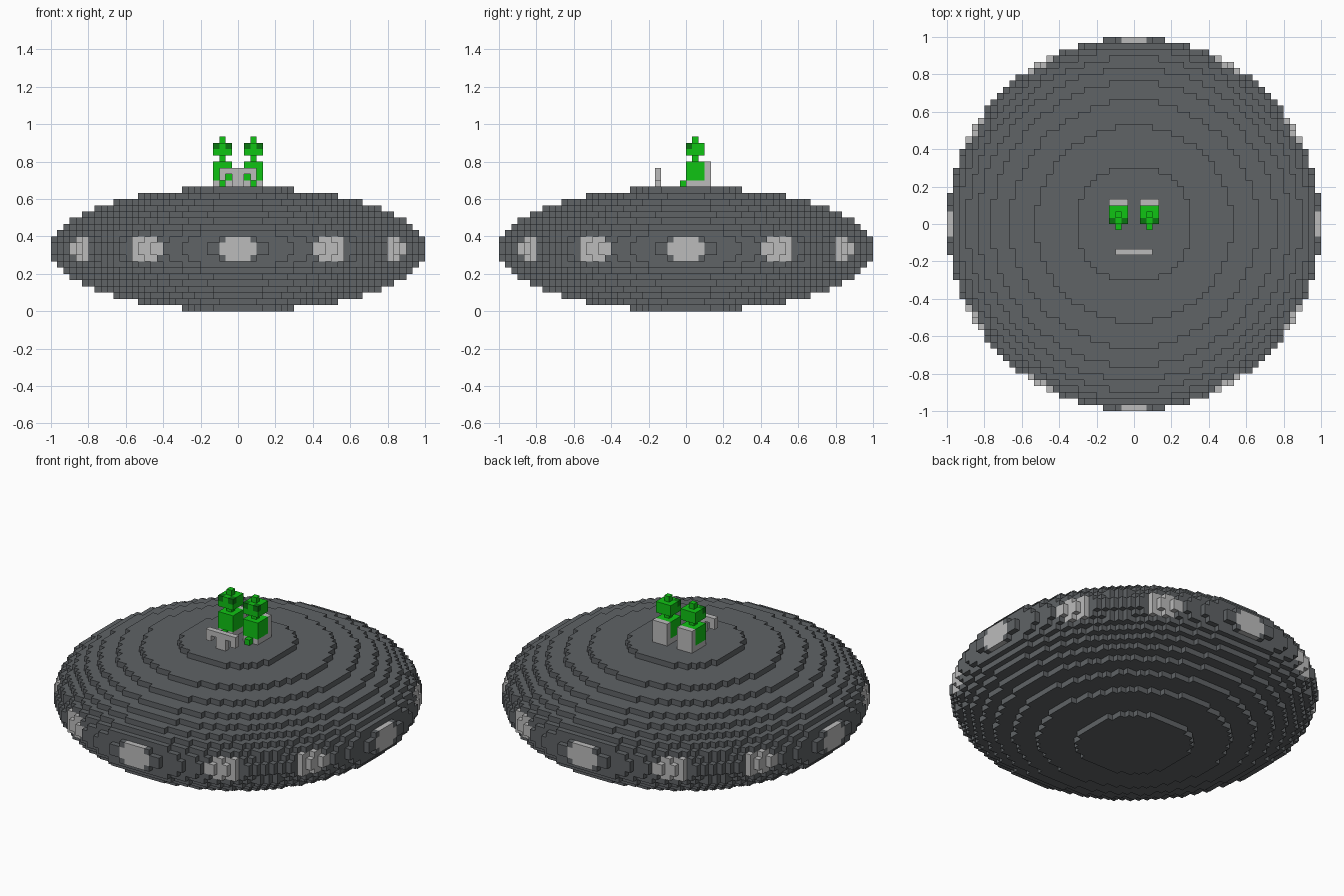
import bpy, bmesh, math

cube = bpy.data.objects.get("Cube")
if cube:
    bpy.data.objects.remove(cube, do_unlink=True)

U = 1 / 30            # edge of one block
RADIUS, HALF = 30, 10  # saucer size in blocks


def material(name, rgb):
    m = bpy.data.materials.new(name)
    m.diffuse_color = (*rgb, 1)
    m.use_nodes = True
    bsdf = m.node_tree.nodes["Principled BSDF"]
    bsdf.inputs["Base Color"].default_value = (*rgb, 1)
    bsdf.inputs["Roughness"].default_value = 0.8
    return m


HULL = material("hull grey", (0.115, 0.125, 0.133))
PALE = material("pale grey", (0.50, 0.50, 0.50))
GREEN = material("alien green", (0.005, 0.55, 0.007))
DARK = material("eye dark green", (0.003, 0.18, 0.005))

# Outward directions with the four corners of each block face
SIDES = {
    (1, 0, 0): ((1, 0, 0), (1, 1, 0), (1, 1, 1), (1, 0, 1)),
    (-1, 0, 0): ((0, 0, 0), (0, 0, 1), (0, 1, 1), (0, 1, 0)),
    (0, 1, 0): ((0, 1, 0), (0, 1, 1), (1, 1, 1), (1, 1, 0)),
    (0, -1, 0): ((0, 0, 0), (1, 0, 0), (1, 0, 1), (0, 0, 1)),
    (0, 0, 1): ((0, 0, 1), (1, 0, 1), (1, 1, 1), (0, 1, 1)),
    (0, 0, -1): ((0, 0, 0), (0, 1, 0), (1, 1, 0), (1, 0, 0)),
}


def block_object(name, cells, mats):
    """Skin a dict of block -> material index, leaving out hidden faces."""
    bm = bmesh.new()
    verts = {}

    def vert(p):
        if p not in verts:
            verts[p] = bm.verts.new([c * U for c in p])
        return verts[p]

    for (x, y, z), index in cells.items():
        for (dx, dy, dz), corners in SIDES.items():
            if (x + dx, y + dy, z + dz) not in cells:
                face = bm.faces.new([vert((x + a, y + b, z + c)) for a, b, c in corners])
                face.material_index = index
    mesh = bpy.data.meshes.new(name)
    bm.to_mesh(mesh)
    bm.free()
    for m in mats:
        mesh.materials.append(m)
    obj = bpy.data.objects.new(name, mesh)
    bpy.context.collection.objects.link(obj)
    return obj


def box(x, y, z, index=0):
    """Blocks filling three half-open ranges."""
    return {(i, j, k): index for i in range(*x) for j in range(*y) for k in range(*z)}


# Saucer hull: a stepped ellipsoid with twelve round portholes on the rim
portholes = [(RADIUS * math.sin(a), RADIUS * math.cos(a))
             for a in (math.radians(30 * i) for i in range(12))]


def is_porthole(x, y, z):
    return abs(z) < 3 and any((x - px) ** 2 + (y - py) ** 2 + z * z < 7.5
                              for px, py in portholes)


hull = {}
for i in range(-RADIUS, RADIUS):
    for j in range(-RADIUS, RADIUS):
        for k in range(2 * HALF):
            x, y, z = i + 0.5, j + 0.5, k + 0.5 - HALF
            if x * x + y * y + (z * RADIUS / HALF) ** 2 < RADIUS ** 2:
                hull[i, j, k] = int(is_porthole(x, y, z))
block_object("saucer_hull", hull, [HULL, PALE])

# Control console: top bar, short drooping ends and a central pedestal
DECK = 2 * HALF
console = box((-3, 3), (-5, -4), (DECK + 2, DECK + 3))
console |= box((-1, 1), (-5, -4), (DECK, DECK + 2))
for x in (-3, 2):
    console |= box((x, x + 1), (-5, -4), (DECK + 1, DECK + 2))
block_object("control_console", console, [PALE])

# Two seated pilots with their chairs
for side, x in (("left", 1), ("right", -4)):
    wide, mid = (x, x + 3), (x + 1, x + 2)
    chair = box(wide, (0, 4), (DECK, DECK + 1))
    chair |= box(wide, (3, 4), (DECK + 1, DECK + 4))
    block_object(side + "_chair", chair, [PALE])

    pilot = box(wide, (0, 3), (DECK + 1, DECK + 4))            # body
    pilot |= box(mid, (-1, 0), (DECK, DECK + 1))               # feet
    pilot |= box(mid, (1, 2), (DECK + 4, DECK + 5))            # neck
    pilot |= box(wide, (0, 3), (DECK + 5, DECK + 7))           # head
    pilot |= box(mid, (1, 2), (DECK + 7, DECK + 8))            # antenna
    for eye in (x, x + 2):
        pilot[eye, 0, DECK + 6] = 1
    block_object(side + "_pilot", pilot, [GREEN, DARK])
